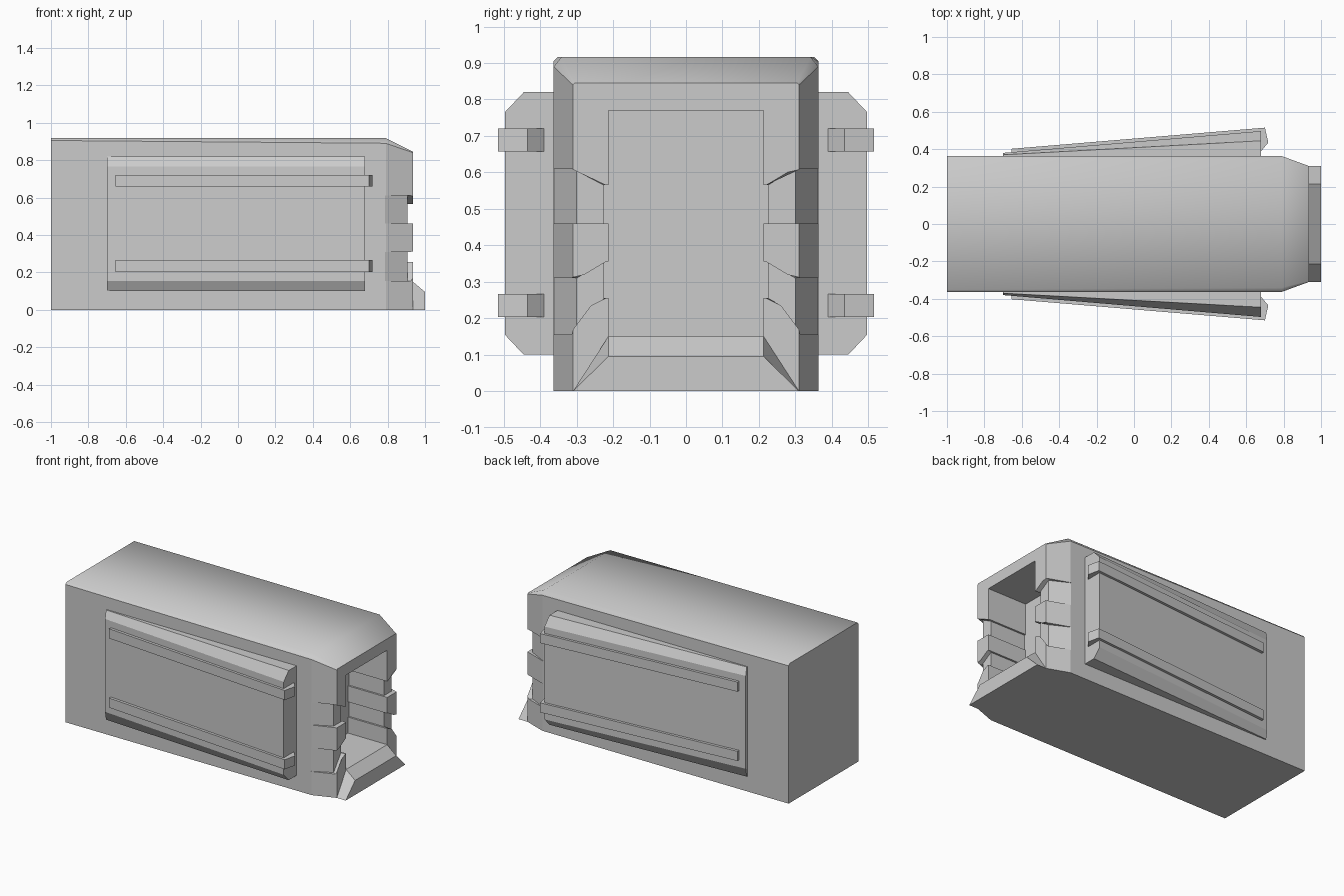
import bpy
import bmesh

cube = bpy.data.objects.get("Cube")
if cube:
    bpy.data.objects.remove(cube, do_unlink=True)

GREY = (0.6, 0.6, 0.6, 1)
mat = bpy.data.materials.new("plain grey")
mat.use_nodes = True
mat.diffuse_color = GREY
mat.node_tree.nodes["Principled BSDF"].inputs["Base Color"].default_value = GREY


def loft(name, rings, smooth=()):
    """Skin matching rings of points and cap both ends."""
    bm = bmesh.new()
    loops = [[bm.verts.new(p) for p in ring] for ring in rings]
    n = len(loops[0])
    for a, b in zip(loops, loops[1:]):
        for i in range(n):
            j = (i + 1) % n
            face = bm.faces.new((a[i], a[j], b[j], b[i]))
            face.smooth = i in smooth
    bm.faces.new(loops[0])
    bm.faces.new(loops[-1])
    bmesh.ops.recalc_face_normals(bm, faces=bm.faces)
    mesh = bpy.data.meshes.new(name)
    bm.to_mesh(mesh)
    bm.free()
    mesh.materials.append(mat)
    ob = bpy.data.objects.new(name, mesh)
    bpy.context.collection.objects.link(ob)
    return ob


def combine(target, tool, operation):
    """Apply a boolean and remove the tool."""
    mod = target.modifiers.new("cut", 'BOOLEAN')
    mod.operation = operation
    mod.solver = 'EXACT'
    mod.object = tool
    bpy.context.view_layer.objects.active = target
    bpy.ops.object.modifier_apply(modifier=mod.name)
    bpy.data.objects.remove(tool, do_unlink=True)


def body_section(x, w, shoulder, top, bevel):
    return [(x, -w, 0), (x, w, 0), (x, w, shoulder), (x, w - bevel, top),
            (x, bevel - w, top), (x, -w, shoulder)]


# Main housing with a soft roof and a tapered nose
body = loft("body", [body_section(-1, .363, .905, .917, .012),
                     body_section(.79, .363, .89, .917, .022),
                     body_section(.935, .31, .84, .845, .005)], smooth=(2, 3, 4))

# Sloped sill under the opening
sill = loft("sill", [[(x, -.31, 0), (x, .31, 0), (x, .213, z), (x, -.213, z)]
                     for x, z in ((.8, .15), (.935, .15), (1, .095))])
combine(body, sill, 'UNION')

# Deep opening in the nose
opening = loft("opening", [[(x, -.213, .15), (x, .213, .15), (x, .213, .77), (x, -.213, .77)]
                           for x in (.65, 1.1)])
combine(body, opening, 'DIFFERENCE')

# Notches wrapping the door posts: outside corner, front edge, inside wall
# Each station: outer point, inner point, notch bottom and top
for low_out, high_out, low_in, high_in in ((.46, .61, .46, .565), (.155, .31, .255, .355)):
    stations = [((.785, .40), (.785, .362), low_out, high_out),
                ((1.05, .40), (.905, .30), low_out, high_out),
                ((1.05, .20), (.905, .225), low_in, high_in),
                ((.65, .20), (.65, .225), low_in, high_in)]
    for side in (-1, 1):
        rings = [[(o[0], side * o[1], lo), (i[0], side * i[1], lo),
                  (i[0], side * i[1], hi), (o[0], side * o[1], hi)]
                 for o, i, lo, hi in stations]
        combine(body, loft("notch_cutter", rings), 'DIFFERENCE')


def panel_section(x, side, edge, face):
    outline = [(.34, .1), (edge, .1), (face, .155), (face, .765), (edge, .82), (.34, .82)]
    return [(x, side * y, z) for y, z in outline]


# Wedge panels and hooked rails on both sides
RAIL = [(-.655, .36), (-.655, .402), (.70, .515), (.718, .435), (.68, .39)]
for side, label in ((-1, "right"), (1, "left")):
    loft(label + "_side_panel", [panel_section(-.7, side, .37, .38),
                                 panel_section(.68, side, .445, .497)])
    for level, z in (("lower", .203), ("upper", .658)):
        loft(f"{label}_{level}_rail",
             [[(x, side * y, h) for x, y in RAIL] for h in (z, z + .063)])
